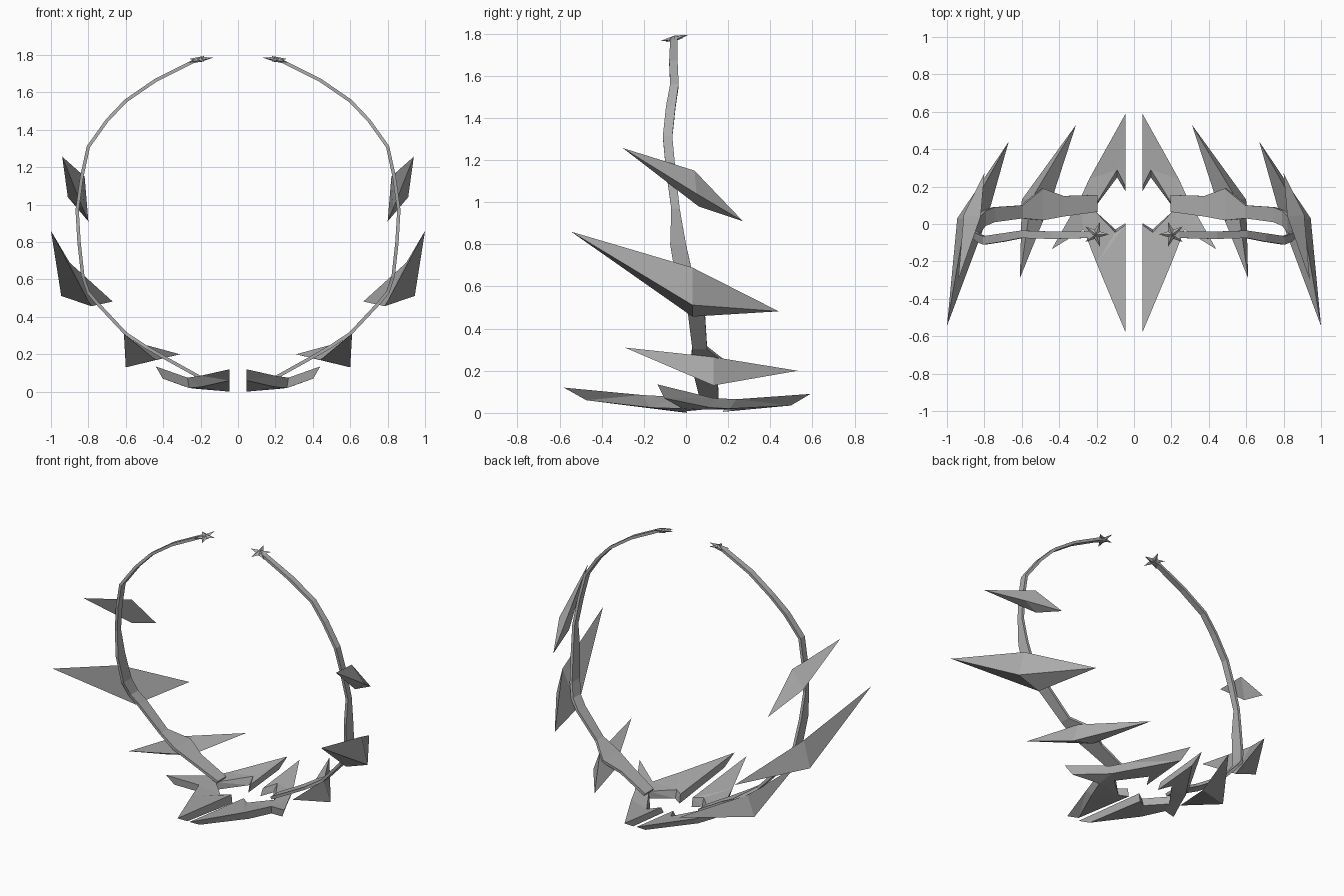
import bpy, bmesh, math
from mathutils import Vector

cube = bpy.data.objects.get("Cube")
if cube:
    bpy.data.objects.remove(cube, do_unlink=True)

metal = bpy.data.materials.new("grey_metal")
metal.use_nodes = True
GREY = (0.42, 0.42, 0.42, 1)
metal.diffuse_color = GREY
metal.node_tree.nodes["Principled BSDF"].inputs["Base Color"].default_value = GREY


def build(name, verts, faces):
    """Make a flat-shaded part and mirror it to the other side."""
    bm = bmesh.new()
    vs = [bm.verts.new(v) for v in verts]
    for f in faces:
        bm.faces.new([vs[i] for i in f])
    bmesh.ops.triangulate(bm, faces=[f for f in bm.faces if len(f.verts) > 3])
    bmesh.ops.recalc_face_normals(bm, faces=bm.faces)
    mesh = bpy.data.meshes.new(name)
    bm.to_mesh(mesh)
    bm.free()
    mesh.materials.append(metal)
    ob = bpy.data.objects.new(name, mesh)
    bpy.context.collection.objects.link(ob)
    ob.modifiers.new("mirror", 'MIRROR').use_axis = (True, False, False)
    return ob


# Curved strap: x, z, front edge y, back edge y
path = [(.19, 1.775, -.07, -.04), (.24, 1.765, -.075, -.04), (.44, 1.665, -.08, -.04),
        (.6, 1.555, -.075, -.035), (.7, 1.45, -.095, -.05), (.8, 1.31, -.11, -.065),
        (.835, 1.15, -.095, -.05), (.86, .97, -.07, -.03), (.85, .8, -.075, 0),
        (.83, .62, -.045, .04), (.8, .53, -.01, .07), (.75, .47, .01, .09),
        (.6, .31, .03, .1), (.49, .238, .02, .19), (.38, .175, .04, .15),
        (.2, .075, .065, .155)]
half = 0.009
verts, faces = [], []
for i, (x, z, y0, y1) in enumerate(path):
    a, b = path[max(i - 1, 0)], path[min(i + 1, len(path) - 1)]
    d = Vector((b[0] - a[0], b[1] - a[1])).normalized() * half
    for y, s in ((y0, -1), (y1, -1), (y1, 1), (y0, 1)):
        verts.append((x - s * d.y, y, z + s * d.x))
    if i:
        k = 4 * i
        faces += [(k - 4 + j, k - 4 + (j + 1) % 4, k + (j + 1) % 4, k + j) for j in range(4)]
n = len(verts)
faces += [(0, 1, 2, 3), (n - 4, n - 3, n - 2, n - 1)]
build("curved_strap", verts, faces)

# Side spikes: front tip, back tip, then the triangular waist (top, outer, inner)
spikes = {
    "upper_spike": [(.94, -.3, 1.257), (.8, .27, .91), (.82, .04, 1.15), (.91, .05, 1.04), (.83, .06, .98)],
    "middle_spike": [(1, -.545, .86), (.67, .44, .482), (.9, .03, .69), (.945, .03, .512), (.785, .03, .457)],
    "lower_spike": [(.61, -.29, .31), (.31, .53, .2), (.55, .13, .265), (.6, .13, .13), (.44, .13, .17)],
}
for name, pts in spikes.items():
    build(name, pts, [(t, 2 + j, 2 + (j + 1) % 3) for t in (0, 1) for j in range(3)])

# Three-pointed base plate: x, y, top z, bottom z; the underside is drawn in
outline = [(.045, -.58, .12, .06), (.045, -.005, .06, 0), (.1, -.045, .06, .005),
           (.22, .08, .065, .015), (.09, .29, .06, .015), (.045, .2, .05, .005),
           (.045, .59, .09, .035), (.24, .24, .065, .02), (.29, .13, .07, .025),
           (.44, -.135, .135, .07), (.27, -.03, .075, .02), (.2, -.21, .085, .025)]
hub, draw_in = Vector((.22, .05)), 0.83
n = len(outline)
top = [(x, y, zt) for x, y, zt, zb in outline]
under = [(x if x < hub.x else hub.x + (x - hub.x) * draw_in,
          hub.y + (y - hub.y) * draw_in, zb) for x, y, zt, zb in outline]
faces = [(i, (i + 1) % n, n + (i + 1) % n, n + i) for i in range(n)]
# front prong, back prong, side prong and the hub between them
panels = [(0, 1, 2, 11), (2, 3, 10, 11), (3, 4, 7, 8), (4, 5, 6, 7), (3, 8, 10), (8, 9, 10)]
faces += panels + [tuple(n + i for i in p) for p in panels]
build("base_plate", top + under, faces)

# Small star at the end of the strap
cx, cy, cz = .203, -.055, 1.777
verts = []
for i in range(10):
    a, r = math.pi * (1 + i / 5), (.07, .026)[i % 2]
    x, y = r * math.cos(a), r * math.sin(a)
    verts.append((cx + x, cy + y, cz - .12 * x + .22 * y))
verts += [(cx, cy, cz + .014), (cx, cy, cz - .014)]
build("end_star", verts, [(i, (i + 1) % 10, c) for i in range(10) for c in (10, 11)])
